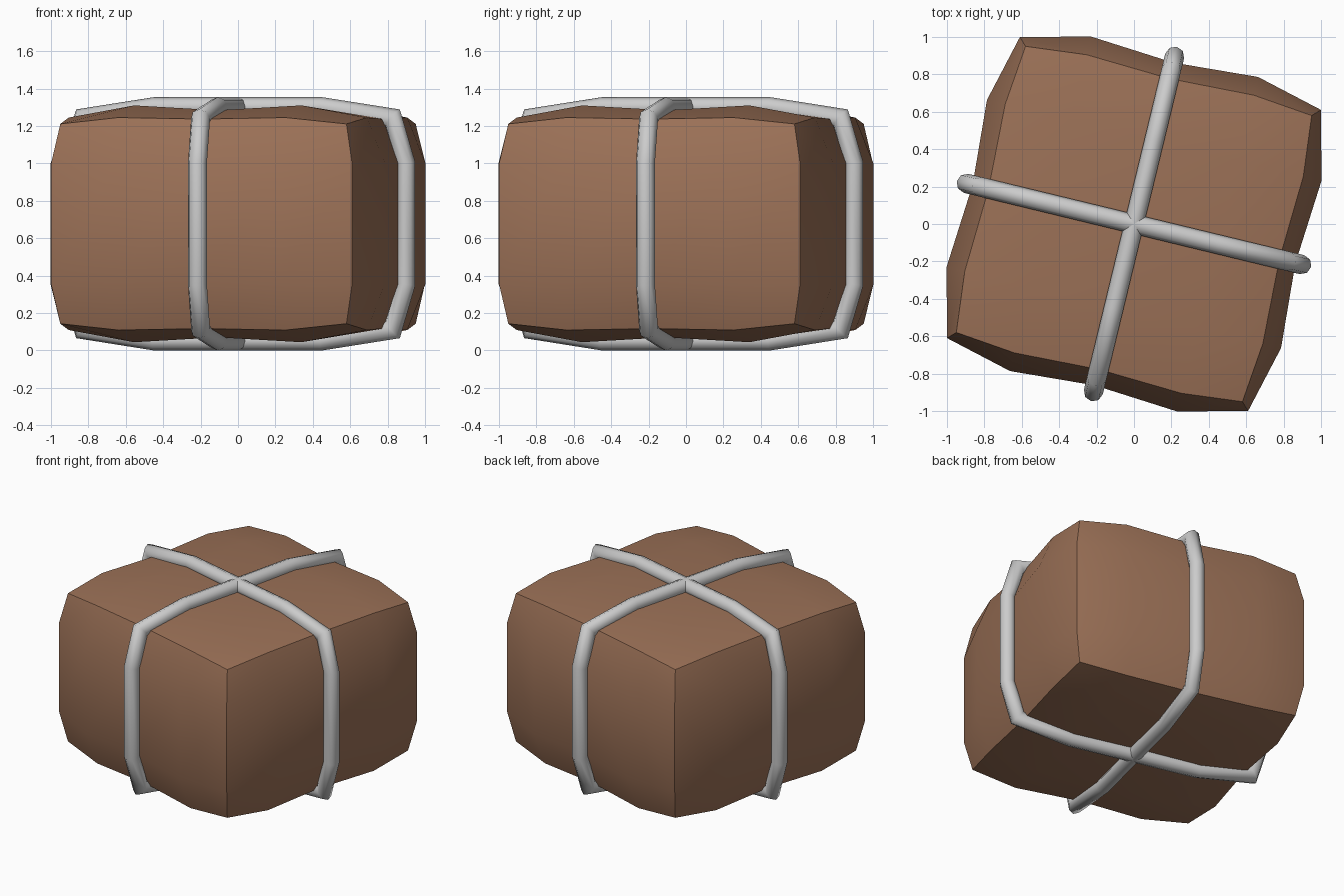
import bpy, bmesh, math
from mathutils import Vector, Matrix

if "Cube" in bpy.data.objects:
    bpy.data.objects.remove(bpy.data.objects["Cube"])

ZC = 0.677
TURN = math.radians(-13.6)


def make_object(name, bm, angle):
    bmesh.ops.remove_doubles(bm, verts=bm.verts, dist=0.0005)
    bmesh.ops.recalc_face_normals(bm, faces=bm.faces)
    bm.transform(Matrix.Translation((0, 0, ZC)) @ Matrix.Rotation(TURN, 4, 'Z'))
    mesh = bpy.data.meshes.new(name)
    bm.to_mesh(mesh)
    bm.free()
    obj = bpy.data.objects.new(name, mesh)
    bpy.context.collection.objects.link(obj)
    bpy.ops.object.select_all(action='DESELECT')
    obj.select_set(True)
    bpy.context.view_layer.objects.active = obj
    bpy.ops.object.shade_smooth_by_angle(angle=math.radians(angle))
    return obj


# Bale: bulging block, pinched along the rope lines
SIDE_MID = (0.888, 0.920, 0.828)
SIDE_END = (0.800, 0.820, 0.787)
TOP = ((0.600, 0.607, 0.560), (0.607, 0.633, 0.568), (0.560, 0.568, 0.534))


def bale_point(i, j, k):
    end = abs(k) == 3
    side = SIDE_END if end else SIDE_MID

    def across(a, b):
        return math.copysign(side[abs(b)], a) if abs(a) == 2 else 0.46 * a

    z = TOP[abs(i)][abs(j)] if end else 0.322
    return (across(i, j), across(j, i), math.copysign(z, k))


bm = bmesh.new()


def patch(us, vs, place):
    for u0, u1 in zip(us, us[1:]):
        for v0, v1 in zip(vs, vs[1:]):
            bm.faces.new([bm.verts.new(bale_point(*place(u, v)))
                          for u, v in ((u0, v0), (u1, v0), (u1, v1), (u0, v1))])


flat, tall = (-2, -1, 0, 1, 2), (-3, -1, 1, 3)
for s in (-1, 1):
    patch(flat, flat, lambda u, v: (u, v, 3 * s))
    patch(flat, tall, lambda u, v: (2 * s, u, v))
    patch(flat, tall, lambda u, v: (u, 2 * s, v))
bale = make_object("bale", bm, 40)
brown = bpy.data.materials.new("brown_cloth")
brown.diffuse_color = (0.33, 0.165, 0.095, 1)
brown.use_nodes = True
brown.node_tree.nodes["Principled BSDF"].inputs["Base Color"].default_value = brown.diffuse_color
bale.data.materials.append(brown)

# Ropes: mitred round tube around the bale, one per direction
R, SIDES = 0.052, 8
quarter = [(0.46, 0.625), (0.850, 0.565), (0.923, 0.322)]
half = quarter + [(x, -z) for x, z in reversed(quarter)]
path = [Vector(p) for p in half + [(-x, -z) for x, z in half]]


def rope(name, spin):
    bm = bmesh.new()
    rings, n = [], len(path)
    for a, p in enumerate(path):
        d0 = (p - path[a - 1]).normalized()
        d1 = (path[(a + 1) % n] - p).normalized()
        t = (d0 + d1).normalized()
        out = Vector((-t.y, t.x)) / t.dot(d0)
        ring = []
        for b in range(SIDES):
            ang = math.tau * b / SIDES
            q = p + out * R * math.cos(ang)
            ring.append(bm.verts.new((q.x, R * math.sin(ang), q.y)))
        rings.append(ring)
    for a in range(n):
        r0, r1 = rings[a - 1], rings[a]
        for b in range(SIDES):
            bm.faces.new((r0[b - 1], r0[b], r1[b], r1[b - 1]))
    bm.transform(Matrix.Rotation(spin, 4, 'Z'))
    return make_object(name, bm, 60)


rope("rope_lengthwise", 0)
rope("rope_crosswise", math.pi / 2)
